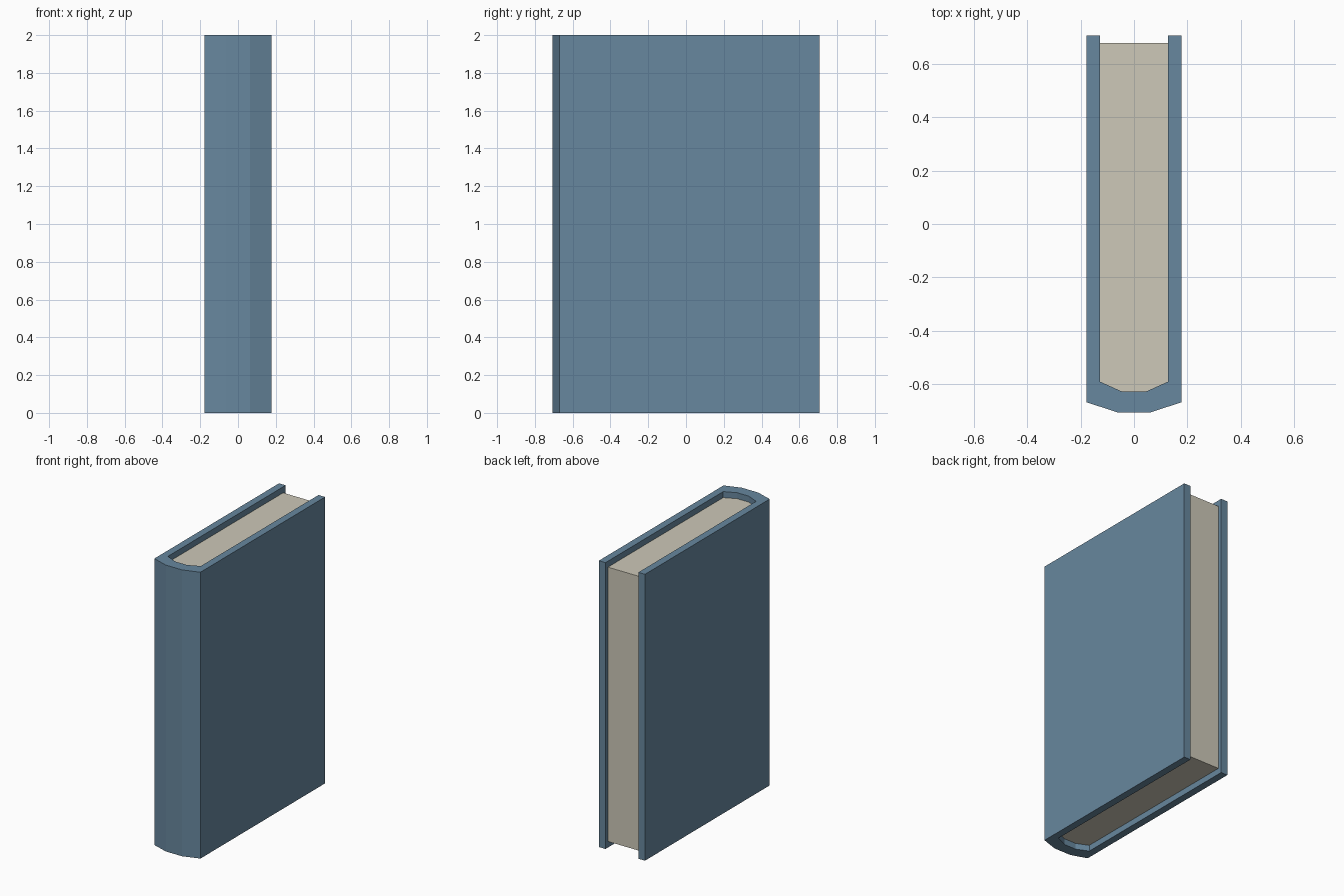
import bpy
import bmesh

if "Cube" in bpy.data.objects:
    bpy.data.objects.remove(bpy.data.objects["Cube"])


def material(name, color):
    m = bpy.data.materials.new(name)
    m.diffuse_color = (*color, 1.0)
    m.use_nodes = True
    m.node_tree.nodes["Principled BSDF"].inputs["Base Color"].default_value = m.diffuse_color
    return m


def extrude_profile(name, points, z0, z1, mat):
    """Vertical prism from a closed outline in the xy plane."""
    bm = bmesh.new()
    face = bm.faces.new([bm.verts.new((x, y, z0)) for x, y in points])
    top = bmesh.ops.extrude_face_region(bm, geom=[face])["geom"]
    bmesh.ops.translate(bm, vec=(0, 0, z1 - z0),
                        verts=[v for v in top if isinstance(v, bmesh.types.BMVert)])
    bmesh.ops.recalc_face_normals(bm, faces=bm.faces)
    mesh = bpy.data.meshes.new(name)
    bm.to_mesh(mesh)
    bm.free()
    mesh.materials.append(mat)
    obj = bpy.data.objects.new(name, mesh)
    bpy.context.collection.objects.link(obj)
    return obj


def mirrored(half):
    """Path on the +x side, continued by its mirror image on the -x side."""
    return half + [(-x, y) for x, y in reversed(half)]


blue = material("cover_blue", (0.136, 0.242, 0.342))
cream = material("paper_cream", (0.61, 0.58, 0.48))

HEIGHT = 2.0
RECESS = 0.042   # pages sit back from the cover at top and bottom

# Outer and inner outlines, from the open edge round the spine
outer = mirrored([(0.178, 0.707), (0.178, -0.669), (0.063, -0.707)])
inner = mirrored([(0.127, 0.707), (0.127, -0.592), (0.045, -0.629)])

# Cover: two boards and a faceted spine in one U-shaped shell
extrude_profile("cover", outer + inner[::-1], 0.0, HEIGHT, blue)

# Page block fills the inside, set back from the open edge
pages = [(x, min(y, 0.68)) for x, y in inner]
extrude_profile("pages", pages, RECESS, HEIGHT - RECESS, cream)
